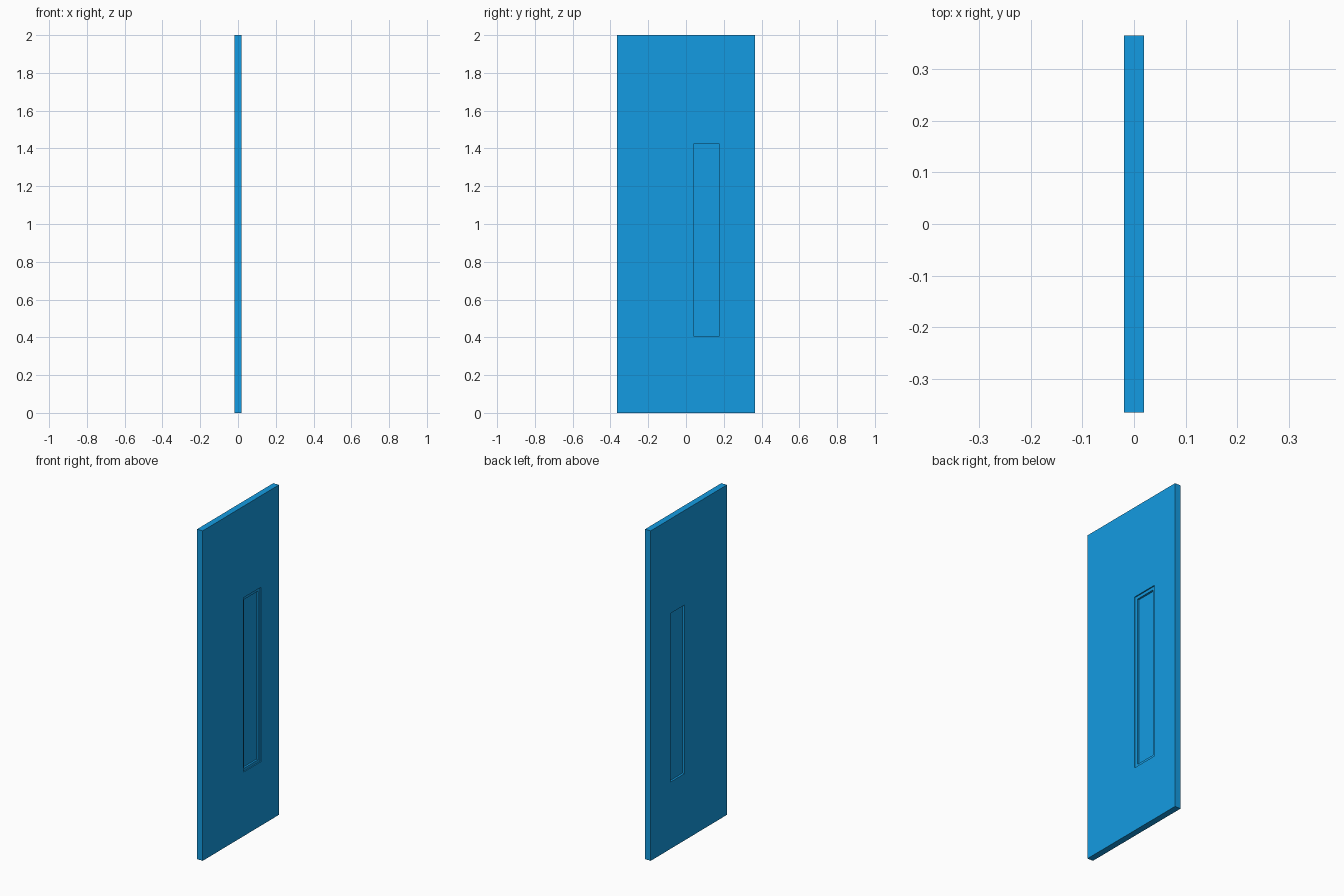
import bpy

if "Cube" in bpy.data.objects:
    bpy.data.objects.remove(bpy.data.objects["Cube"])

def box(name, x, y, z):
    """Axis-aligned box from (min, max) ranges."""
    bpy.ops.mesh.primitive_cube_add(size=1, location=[sum(r) / 2 for r in (x, y, z)])
    ob = bpy.context.object
    ob.name = name
    ob.scale = [r[1] - r[0] for r in (x, y, z)]
    bpy.ops.object.transform_apply(location=False, rotation=False, scale=True)
    return ob

def cut(target, name, x, y, z):
    """Subtract a box from the target."""
    cutter = box(name, x, y, z)
    cutter.data.materials.append(blue)
    mod = target.modifiers.new(name, 'BOOLEAN')
    mod.object = cutter
    mod.operation = 'DIFFERENCE'
    mod.solver = 'EXACT'
    cutter.hide_render = True
    cutter.hide_set(True)

blue = bpy.data.materials.new("blue_paint")
blue.diffuse_color = (0.007, 0.33, 0.76, 1)
blue.use_nodes = True
blue.node_tree.nodes["Principled BSDF"].inputs["Base Color"].default_value = blue.diffuse_color

# Flat door slab
door = box("door_panel", (-0.019, 0.019), (-0.365, 0.365), (0, 2))
door.data.materials.append(blue)

# Tall off-centre window: shallow rebate on one face, deeper opening inside it
cut(door, "rebate_cutter", (0.0125, 0.05), (0.025, 0.193), (0.388, 1.445))
cut(door, "window_cutter", (0.001, 0.05), (0.042, 0.175), (0.405, 1.427))

# Single recess on the opposite face, leaving a thin pane between
cut(door, "back_cutter", (-0.05, -0.006), (0.042, 0.175), (0.405, 1.427))
